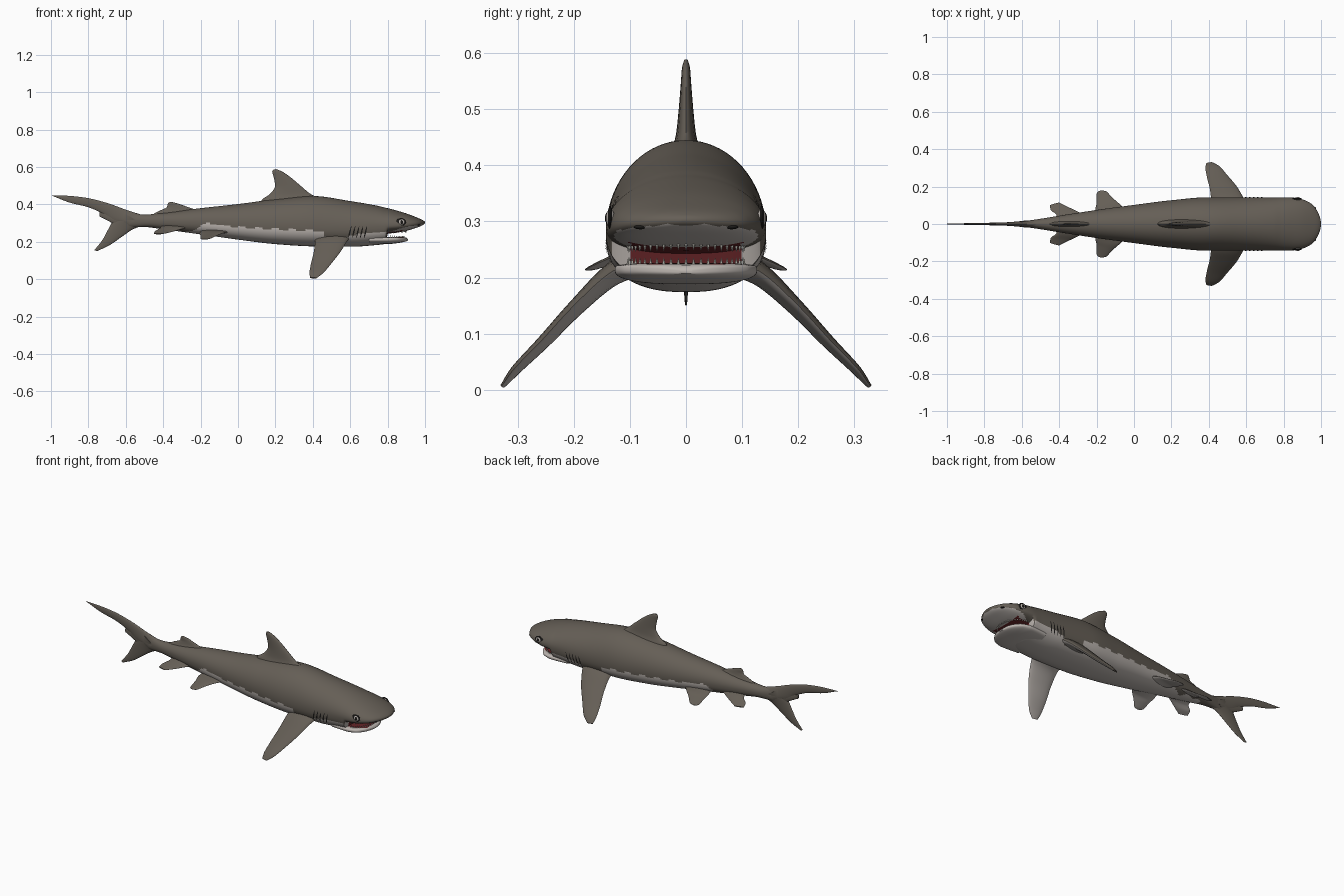
import bpy, bmesh, math
from mathutils import Vector, Matrix

if "Cube" in bpy.data.objects:
    bpy.data.objects.remove(bpy.data.objects["Cube"], do_unlink=True)


def material(name, *rgb):
    mat = bpy.data.materials.new(name)
    mat.use_nodes = True
    mat.diffuse_color = (*rgb, 1)
    mat.node_tree.nodes["Principled BSDF"].inputs["Base Color"].default_value = (*rgb, 1)
    return mat


SKIN = material("brown_grey_skin", .13, .113, .093)
BELLY = material("pale_belly", .5, .46, .43)
MOUTH = material("dark_red_mouth", .13, .018, .02)
BLACK = material("near_black", .012, .011, .01)
TOOTH = material("ivory_teeth", .62, .6, .54)


def smooth_value(xs, ys, x):
    """Monotone cubic through the points, without overshoot."""
    x = min(max(x, xs[0]), xs[-1])
    i = 0
    while i < len(xs) - 2 and x > xs[i + 1]:
        i += 1

    def slope(j):
        return (ys[j + 1] - ys[j]) / (xs[j + 1] - xs[j])

    def tangent(j):
        if j == 0 or j == len(xs) - 1:
            return slope(min(j, len(xs) - 2))
        a, b = slope(j - 1), slope(j)
        return 2 * a * b / (a + b) if a * b > 0 else 0

    h = xs[i + 1] - xs[i]
    t = (x - xs[i]) / h
    start = ys[i] * (1 + 2 * t) * (1 - t) ** 2 + tangent(i) * h * t * (1 - t) ** 2
    end = ys[i + 1] * t * t * (3 - 2 * t) + tangent(i + 1) * h * t * t * (t - 1)
    return start + end


def sample(table, x):
    xs, *columns = zip(*table)
    return [smooth_value(xs, col, x) for col in columns]


def finish(name, bm, mats, rule=None, mirror=False, angle=50):
    bmesh.ops.recalc_face_normals(bm, faces=bm.faces)
    if rule:
        for f in bm.faces:
            f.material_index = rule(f.calc_center_median(), f.normal)
    mesh = bpy.data.meshes.new(name)
    bm.to_mesh(mesh)
    bm.free()
    obj = bpy.data.objects.new(name, mesh)
    bpy.context.collection.objects.link(obj)
    for m in mats:
        mesh.materials.append(m)
    bpy.ops.object.select_all(action='DESELECT')
    obj.select_set(True)
    bpy.context.view_layer.objects.active = obj
    bpy.ops.object.shade_smooth_by_angle(angle=math.radians(angle))
    if mirror:
        mod = obj.modifiers.new("mirror", 'MIRROR')
        mod.use_axis = (False, True, False)
        mod.use_mirror_merge = False
    return obj


def skin_rings(bm, rings):
    """Bridge closed rings of points and cap both ends."""
    loops = [[bm.verts.new(p) for p in ring] for ring in rings]
    n = len(loops[0])
    for a, b in zip(loops, loops[1:]):
        for k in range(n):
            bm.faces.new((a[k], a[(k + 1) % n], b[(k + 1) % n], b[k]))
    bm.faces.new(loops[0])
    bm.faces.new(loops[-1])


def superpower(value, p):
    return math.copysign(abs(value) ** p, value)


def hull(table, top_power, low_power, step, sides):
    """Loft of sections: x, half width, top, widest height, bottom."""
    xs = []
    for a, b in zip(table, table[1:]):
        n = max(1, round((b[0] - a[0]) / step))
        xs += [a[0] + (b[0] - a[0]) * k / n for k in range(n)]
    rings = []
    for x in xs + [table[-1][0]]:
        w, top, mid, low = sample(table, x)
        ring = []
        for k in range(sides):
            t = math.tau * k / sides
            s, c = math.sin(t), math.cos(t)
            p = top_power if s > 0 else low_power
            height = top - mid if s > 0 else mid - low
            ring.append((x, w * superpower(c, p), mid + height * superpower(s, p)))
        rings.append(ring)
    bm = bmesh.new()
    skin_rings(bm, rings)
    return bm


# Body and upper head, with a step where the mouth opens
BODY = [(-.74, .003, .36, .347, .335), (-.6, .014, .355, .315, .278), (-.5, .028, .346, .312, .279),
        (-.4, .044, .355, .31, .267), (-.2, .075, .38, .305, .24), (0, .102, .402, .295, .212),
        (.2, .127, .428, .287, .188), (.4, .143, .445, .28, .176), (.6, .143, .418, .275, .174),
        (.75, .142, .392, .283, .184), (.79, .143, .382, .285, .19), (.8, .143, .38, .287, .243),
        (.85, .141, .367, .29, .249), (.9, .132, .352, .293, .259), (.95, .107, .333, .297, .274),
        (.98, .07, .32, .3, .285), (.994, .038, .312, .302, .293), (1, .01, .306, .302, .299)]
BELLY_LINE = [(-.74, .25), (-.4, .272), (-.25, .255), (-.18, .296), (0, .28), (.25, .266), (.45, .255),
              (.48, .2), (.56, .2), (.6, .235), (.8, .252), (.9, .28), (1, .295)]
BULGE = 2.4


def body_y(x, z):
    w, top, mid, low = sample(BODY, x)
    if z > mid:
        return w * math.sqrt(max(0, 1 - ((z - mid) / (top - mid)) ** 2))
    return w * max(0, 1 - ((mid - z) / (mid - low)) ** BULGE) ** (1 / BULGE)


def body_underside(x, y):
    w, top, mid, low = sample(BODY, x)
    return mid - (mid - low) * max(0, 1 - (abs(y) / w) ** BULGE) ** (1 / BULGE)


def body_rule(c, n):
    wall = .79 < c.x < .8 and n.x > .5
    palate = .8 < c.x < .88 and n.z < -.7
    if (wall or palate) and abs(c.y) < .1:
        return 2
    ripple = .004 * math.sin(c.x * 70) if c.x < .45 else 0
    return 1 if c.z < sample(BELLY_LINE, c.x)[0] + ripple else 0


finish("body", hull(BODY, 1, 2 / BULGE, .01, 72), [SKIN, BELLY, MOUTH], body_rule)

# Lower jaw with a red floor
JAW = [(.7, .12, .225, .212, .188), (.8, .127, .226, .213, .188), (.85, .115, .226, .213, .193),
       (.88, .088, .225, .213, .198), (.9, .05, .222, .212, .203), (.908, .012, .214, .21, .207)]


def jaw_rule(c, n):
    return 1 if n.z > .7 and abs(c.y) < sample(JAW, c.x)[0] * .8 and c.x < .89 else 0


finish("lower_jaw", hull(JAW, .45, .8, .01, 48), [BELLY, MOUTH], jaw_rule)


# Fins: sections of leading point, trailing point, half thickness
def fin(name, sections, normal, mirror=False, pale_under=False):
    normal = Vector(normal).normalized()
    table = [(i, *s) for i, s in enumerate(sections)]
    rings, steps, sides = [], 6, 20
    for j in range((len(sections) - 1) * steps + 1):
        *points, thick = sample(table, j / steps)
        lead, trail = Vector(points[:3]), Vector(points[3:])
        ring = []
        for k in range(sides):
            t = math.tau * k / sides
            ring.append(trail.lerp(lead, (1 + math.cos(t)) / 2) + normal * thick * math.sin(t))
        rings.append(ring)
    bm = bmesh.new()
    skin_rings(bm, rings)
    finish(name, bm, [SKIN, BELLY], lambda c, n: int(pale_under and n.dot(normal) < -.4), mirror)


def median_fin(name, sections):
    fin(name, [(a, 0, b, c, 0, d, t) for a, b, c, d, t in sections], (0, 1, 0))


median_fin("dorsal_fin", [(.47, .41, .12, .41, .035), (.44, .432, .13, .428, .025), (.39, .455, .17, .455, .018),
                          (.335, .5, .198, .5, .013), (.275, .55, .19, .55, .009),
                          (.235, .576, .183, .574, .007), (.205, .589, .19, .587, .003)])
median_fin("rear_dorsal_fin", [(-.19, .365, -.47, .34, .018), (-.25, .38, -.42, .366, .01),
                               (-.29, .394, -.38, .386, .007), (-.335, .409, -.376, .402, .005),
                               (-.36, .414, -.372, .41, .002)])
median_fin("upper_tail_lobe", [(-.5, .34, -.6, .285, .02), (-.6, .372, -.675, .31, .012),
                               (-.7, .408, -.72, .348, .008), (-.82, .437, -.8, .385, .006),
                               (-.92, .447, -.9, .41, .004), (-1, .449, -.99, .445, .002)])
median_fin("lower_tail_lobe", [(-.5, .29, -.62, .36, .02), (-.56, .268, -.67, .31, .012),
                               (-.62, .228, -.695, .265, .008), (-.69, .18, -.725, .21, .005),
                               (-.755, .15, -.768, .156, .002)])
fin("pectoral_fins", [(.61, .09, .235, .41, .09, .22, .03), (.585, .14, .205, .412, .13, .2, .02),
                      (.55, .2, .15, .405, .19, .145, .014), (.5, .26, .085, .39, .25, .083, .011),
                      (.455, .31, .033, .382, .3, .034, .008), (.42, .329, .006, .386, .324, .008, .004)],
    (0, .74, .67), True, True)
fin("pelvic_fins", [(-.03, .05, .255, -.2, .04, .26, .016), (-.07, .1, .25, -.205, .085, .245, .009),
                    (-.115, .14, .233, -.2, .115, .233, .007), (-.15, .175, .217, -.2, .16, .217, .004),
                    (-.17, .18, .214, -.19, .175, .214, .002)], (0, .4, .9), True, True)
fin("anal_fins", [(-.23, .02, .285, -.41, .02, .285, .014), (-.29, .06, .272, -.415, .05, .275, .008),
                  (-.35, .09, .255, -.445, .075, .255, .006), (-.4, .115, .243, -.45, .1, .243, .003)],
    (0, .4, .9), True, True)

# Gill slits lying on the flank
bm = bmesh.new()
for i in range(5):
    pairs = []
    for k in range(9):
        t = k / 8
        z = .22 + .065 * t
        x = .59 + .021 * i + .016 * t
        half = .0005 + .0035 * math.sin(math.pi * t)
        pairs.append([bm.verts.new((x + d, body_y(x + d, z) + .002, z)) for d in (-half, half)])
    for (a, b), (c, d) in zip(pairs, pairs[1:]):
        bm.faces.new((a, b, d, c))
finish("gill_slits", bm, [BLACK], mirror=True)


# Eyes and nostrils
def bead(name, x, z, size, mat, out=0):
    bm = bmesh.new()
    place = Matrix.Translation((x, body_y(x, z) + out, z)) @ Matrix.Diagonal((*size, 1))
    bmesh.ops.create_uvsphere(bm, u_segments=20, v_segments=12, radius=1, matrix=place)
    finish(name, bm, [mat], mirror=True)


bead("eye_sockets", .872, .306, (.026, .005, .021), BLACK)
bead("eyeballs", .874, .306, (.018, .008, .016), BELLY)
bead("pupils", .875, .306, (.009, .006, .011), BLACK, .004)
bead("nostrils", .962, .29, (.012, .012, .004), BLACK, -.01)

# Teeth along both jaws
for name, reach, down in (("upper_teeth", .095, True), ("lower_teeth", .083, False)):
    bm = bmesh.new()
    for i in range(23):
        a = math.radians(-82 + 164 * i / 22)
        x, y = .805 + reach * math.cos(a), .104 * math.sin(a)
        z = body_underside(x, y) - .004 if down else .229
        turn = Matrix.Rotation(math.pi if down else 0, 4, 'X')
        bmesh.ops.create_cone(bm, segments=6, radius1=.0035, radius2=.0002, depth=.013, cap_ends=True,
                              matrix=Matrix.Translation((x, y, z)) @ turn)
    finish(name, bm, [TOOTH], angle=30)
